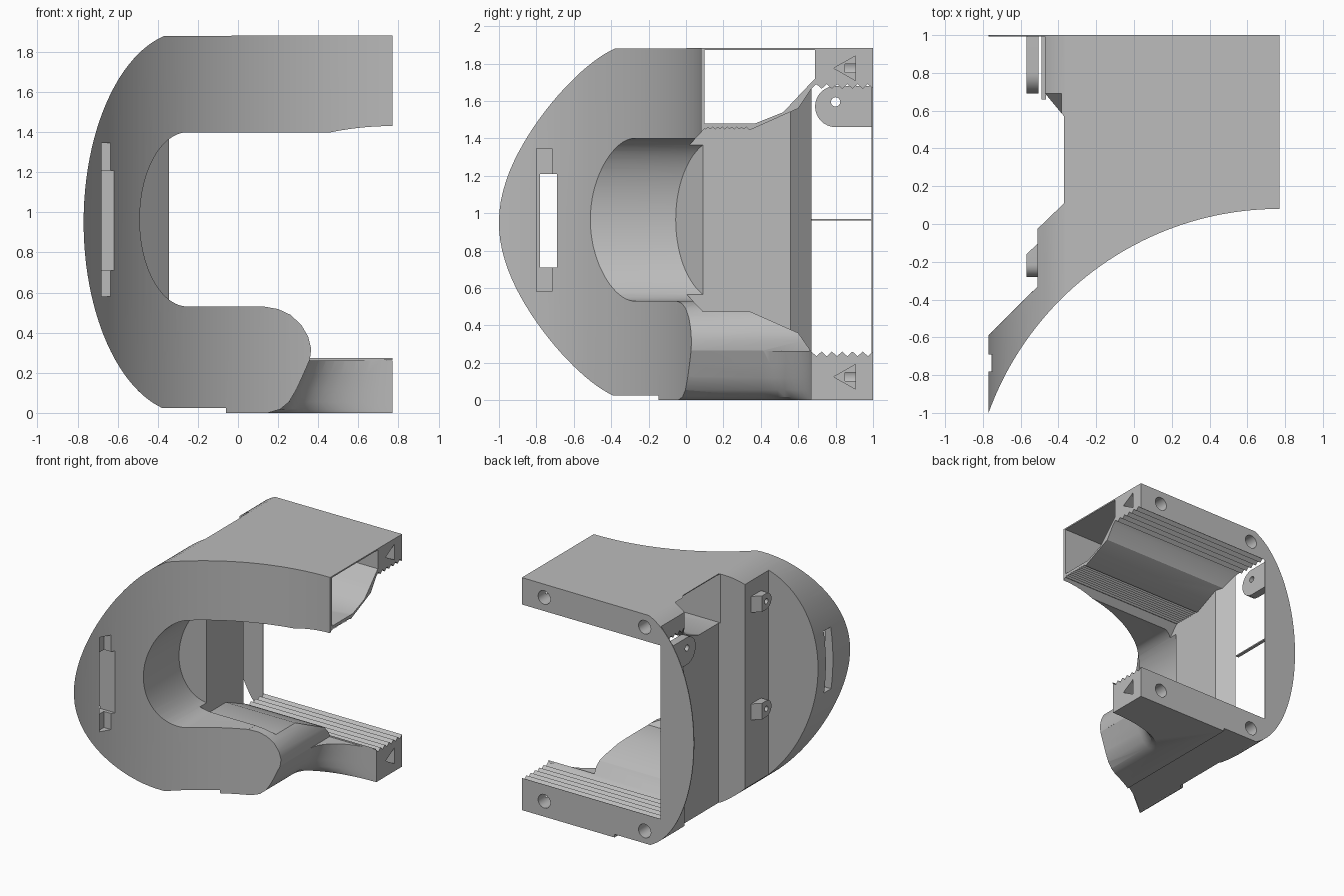
import bpy, bmesh, math

if "Cube" in bpy.data.objects:
    bpy.data.objects.remove(bpy.data.objects["Cube"])

GREY = bpy.data.materials.new("plain grey")
GREY.diffuse_color = (0.5, 0.5, 0.5, 1)
GREY.use_nodes = True
GREY.node_tree.nodes["Principled BSDF"].inputs["Base Color"].default_value = GREY.diffuse_color


def loft(name, rings):
    """Closed solid through rings of equal point count."""
    bm = bmesh.new()
    rows = [[bm.verts.new(p) for p in r] for r in rings]
    n = len(rows[0])
    for a, b in zip(rows, rows[1:]):
        for i in range(n):
            j = (i + 1) % n
            bm.faces.new((a[i], a[j], b[j], b[i]))
    bm.faces.new(rows[0])
    bm.faces.new(rows[-1])
    bmesh.ops.recalc_face_normals(bm, faces=bm.faces)
    me = bpy.data.meshes.new(name)
    bm.to_mesh(me)
    bm.free()
    me.materials.append(GREY)
    ob = bpy.data.objects.new(name, me)
    bpy.context.collection.objects.link(ob)
    return ob


def prism(name, pts, axis, a, b):
    """Extrude a 2D outline along an axis (0 x, 1 y, 2 z) from a to b."""
    def put(p, h):
        q = list(p)
        q.insert(axis, h)
        return q
    return loft(name, [[put(p, h) for p in pts] for h in (a, b)])


def box(name, x, y, z):
    return prism(name, [(x[0], y[0]), (x[1], y[0]), (x[1], y[1]), (x[0], y[1])], 2, *z)


def boolean(ob, cutter, op='DIFFERENCE'):
    m = ob.modifiers.new("cut", 'BOOLEAN')
    m.object, m.operation, m.solver = cutter, op, 'EXACT'
    bpy.context.view_layer.objects.active = ob
    bpy.ops.object.modifier_apply(modifier=m.name)
    bpy.data.objects.remove(cutter, do_unlink=True)


def ellipse(cx, cz, a, b, t0, t1, n):
    """Left half arc, t measured from the -x direction upward."""
    return [(cx - a * math.cos(t0 + (t1 - t0) * i / n),
             cz + b * math.sin(t0 + (t1 - t0) * i / n)) for i in range(n + 1)]


def zigzag(y0, y1, z0, z1, teeth):
    n = teeth * 2
    return [(y0 + (y1 - y0) * i / n, z1 if i % 2 else z0) for i in range(n + 1)]


def circle(cx, cy, r, n=24):
    return [(cx + r * math.cos(2 * math.pi * i / n),
             cy + r * math.sin(2 * math.pi * i / n)) for i in range(n)]


# Body: side outline seen from the front, trimmed by the plan outline
outline = ellipse(-0.25, 0.95, 0.52, 0.955, 1.341, -1.319, 48)
outline += [(-0.06, 0.025), (-0.06, 0), (0.77, 0), (0.77, 1.883)]
body = prism("clamp_body", outline, 1, -1.3, 1)
R = 1.638
a0 = math.asin(1.57 / R)
plan = [(0.77 - R * math.sin(a0 * (1 - i / 48)), 0.08 - R + R * math.cos(a0 * (1 - i / 48)))
        for i in range(49)]
plan += [(0.9, 0.08), (0.9, 1.1), (-0.47, 1.1), (-0.47, 0.69), (-0.37, 0.57),
         (-0.37, 0.11), (-0.51, -0.025), (-0.51, -0.33), (-0.8, -0.62)]
boolean(body, prism("plan", plan, 2, -0.5, 2.5), 'INTERSECT')

# Front mouth opening, closed at the left by a slanted wall
mouth = prism("mouth", ellipse(-0.25, 0.965, 0.24, 0.435, 1.5, -1.5, 36)
              + [(1, 0.53), (1, 1.40)], 1, -1.5, 0.2)
boolean(mouth, prism("mouth_plan", [(-0.345, 0.15), (-0.345, 0.09), (-0.6, -0.165), (-0.6, -1.4),
                                    (0.9, -1.4), (0.9, 0.15)], 2, 0, 2), 'INTERSECT')
boolean(body, mouth)

# Rear cavity with toothed clamping faces
cav = [(0, 1.345), (0.098, 1.45)] + zigzag(0.105, 0.335, 1.448, 1.46, 9)
cav += [(0.35, 1.448), (0.6, 1.56)] + zigzag(0.67, 1.0, 1.665, 1.69, 6) + [(1.1, 1.665), (1.1, 0.26)]
cav += zigzag(1.0, 0.67, 0.26, 0.235, 6) + [(0.6, 0.36), (0.34, 0.475), (0.09, 0.475), (0, 0.57)]
cavity = prism("cavity", cav, 0, -0.7, 0.95)
boolean(cavity, prism("cavity_plan", [(-0.345, -0.1), (-0.345, 0.56), (-0.45, 0.67), (-0.6, 0.67),
                                      (-0.6, 1.05), (0.9, 1.05), (0.9, -0.1)], 2, 0.1, 2), 'INTERSECT')
boolean(body, cavity)

# Hollow duct through the upper arm
boolean(body, prism("duct", [(0.1, 1.48), (0.37, 1.48), (0.52, 1.54), (0.6, 1.625), (0.69, 1.72),
                             (0.69, 1.872), (0.1, 1.872)], 0, -0.9, 0.9))

# Rounded lower lip, then a concave sweep out to the rear rail
lip_top = [(0.13, 0.6), (0.13, 0.53), (0.20, 0.518), (0.26, 0.49), (0.315, 0.44),
           (0.35, 0.38), (0.365, 0.32), (0.358, 0.262), (1, 0.262), (1, 0.6)]
boolean(body, prism("lip_top", lip_top, 1, -1.2, 0.66))
lip_low = [(0.358, 0.265), (0.325, 0.19), (0.293, 0.12), (0.255, 0.055), (0.21, 0.018),
           (0.15, 0), (0.15, -0.1)]
rings = []
for y, f in [(-1.2, 0)] + [(0.41 + 0.26 * math.sin(t), 1 - math.cos(t))
                           for t in (math.pi / 2 * i / 10 for i in range(11))]:
    rings.append([(x + (0.78 - x) * f, y, z) for x, z in lip_low] + [(1, y, -0.1), (1, y, 0.265)])
boolean(body, loft("lip_low", rings))

# Screw holes in the back and triangular recesses in the rail ends
for z in (0.125, 1.775):
    for x in (-0.33, 0.57):
        boolean(body, prism("screw", circle(x, z, 0.055), 1, 0.85, 1.1))
    boolean(body, prism("triangle", [(0.79, z), (0.905, z + 0.065), (0.905, z - 0.065)], 0, 0.62, 0.9))

# Strap slot at the left end
boolean(body, box("slot", (-1, -0.3), (-0.78, -0.69), (0.71, 1.21)))
boolean(body, box("slot_recess", (-0.70, -0.3), (-0.80, -0.717), (0.58, 1.345)))


# Ears with pin holes on the left side
def ear(name, y0, y1, z, r, hole, chamfer):
    arc = [(y0 - r * math.cos(t), z + r * math.sin(t))
           for t in (math.pi * (i / 16 - 0.5) for i in range(17))]
    pts = arc + [(y1, z + r), (y1, z - r)]
    out = [(-0.57, min(y, y1 - chamfer), h) for y, h in pts]
    ob = loft(name, [out, [(-0.505, y, h) for y, h in pts]])
    boolean(ob, prism("pin", circle(y0, z + hole[1], hole[0], 16), 0, -0.7, -0.4))
    return ob


parts = [body,
         ear("upper_ear", -0.215, -0.10, 1.585, 0.065, (0.022, 0), 0.06),
         ear("lower_ear", -0.215, -0.10, 0.715, 0.065, (0.022, 0), 0.06),
         ear("rear_ear", 0.80, 1.0, 1.57, 0.11, (0.025, 0.025), 0)]

# Thin curved back flange and the small rib beside the window
t = math.acos(0.22 / 0.52)
parts.append(prism("back_flange", ellipse(-0.25, 0.95, 0.52, 0.955, t, -t, 40), 1, 0.993, 1.0))
parts.append(box("window_rib", (-0.49, -0.465), (0.66, 0.996), (0.96, 0.97)))

bpy.ops.object.select_all(action='DESELECT')
for p in parts:
    p.select_set(True)
bpy.context.view_layer.objects.active = body
bpy.ops.object.shade_smooth_by_angle(angle=math.radians(25))
